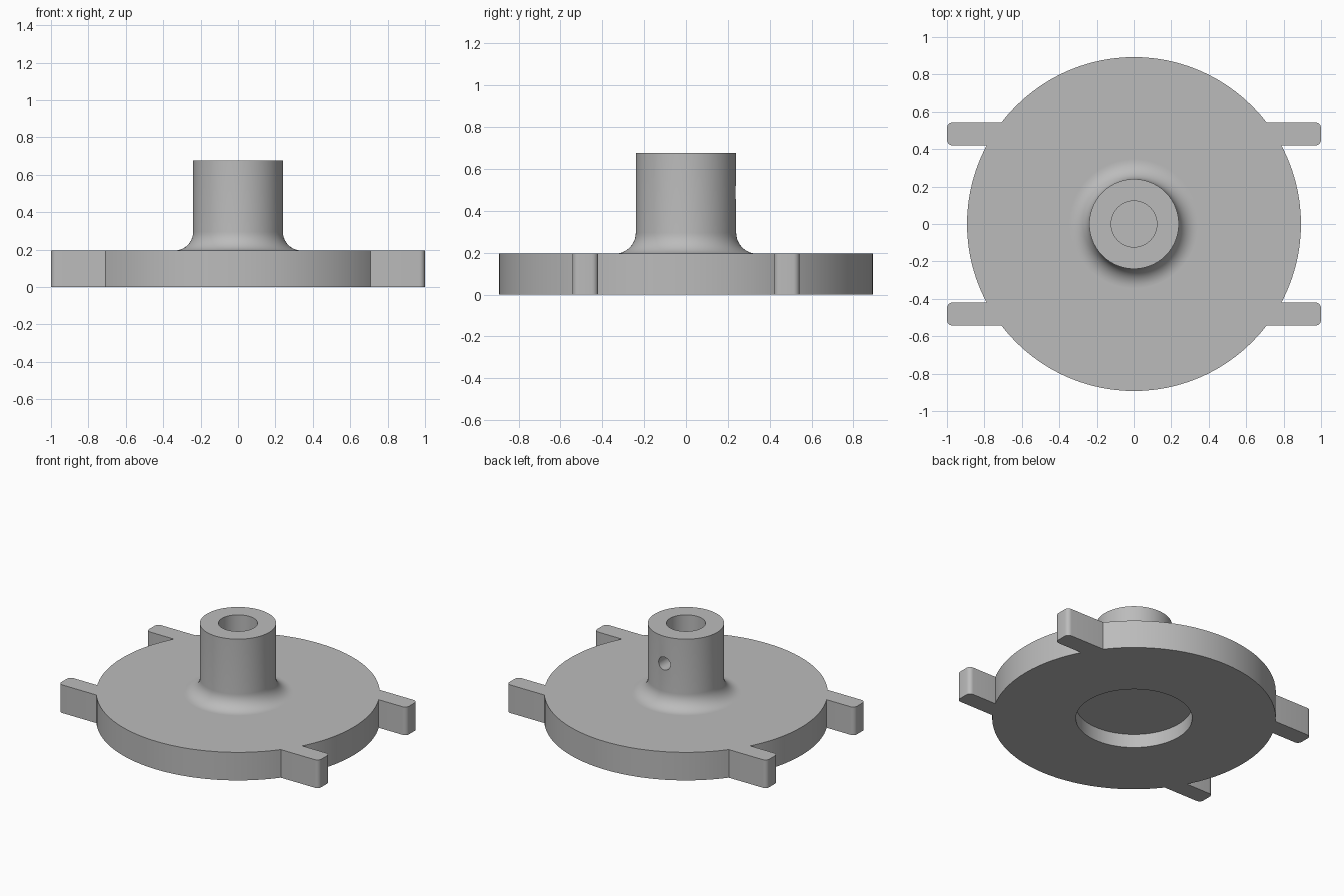
import bpy, bmesh, math
from mathutils import Matrix, Vector

cube = bpy.data.objects.get("Cube")
if cube:
    bpy.data.objects.remove(cube, do_unlink=True)

SEGMENTS = 96
PLATE_TOP, HUB_TOP = 0.195, 0.677
HUB_R, BORE_R, FILLET = 0.24, 0.123, 0.1

grey = bpy.data.materials.new("plain grey")
grey.use_nodes = True
grey.diffuse_color = (0.5, 0.5, 0.5, 1)
grey.node_tree.nodes["Principled BSDF"].inputs["Base Color"].default_value = (0.5, 0.5, 0.5, 1)


def add_object(name, bm):
    bmesh.ops.recalc_face_normals(bm, faces=bm.faces)
    mesh = bpy.data.meshes.new(name)
    bm.to_mesh(mesh)
    bm.free()
    mesh.materials.append(grey)
    obj = bpy.data.objects.new(name, mesh)
    bpy.context.collection.objects.link(obj)
    return obj


def lathe(name, profile):
    bm = bmesh.new()
    verts = [bm.verts.new((r, 0, z)) for r, z in profile]
    edges = [bm.edges.new(pair) for pair in zip(verts, verts[1:])]
    bmesh.ops.spin(bm, geom=verts + edges, axis=(0, 0, 1), cent=(0, 0, 0),
                   angle=math.tau, steps=SEGMENTS)
    bmesh.ops.remove_doubles(bm, verts=bm.verts, dist=0.0001)
    return add_object(name, bm)


def tab(name, sx, sy):
    """Straight lug with rounded outer corners."""
    inner, outer, y0, y1, r = 0.6, 1.0, 0.42, 0.543, 0.03
    outline = [(inner, y1), (inner, y0)]
    for cy, start in ((y0 + r, -90), (y1 - r, 0)):
        for i in range(7):
            a = math.radians(start + i * 15)
            outline.append((outer - r + r * math.cos(a), cy + r * math.sin(a)))
    bm = bmesh.new()
    face = bm.faces.new([bm.verts.new((x * sx, y * sy, 0)) for x, y in outline])
    top = bmesh.ops.extrude_face_region(bm, geom=[face])["geom"]
    bmesh.ops.translate(bm, vec=Vector((0, 0, PLATE_TOP)),
                        verts=[v for v in top if isinstance(v, bmesh.types.BMVert)])
    return add_object(name, bm)


def combine(target, other, operation):
    mod = target.modifiers.new(operation.lower(), 'BOOLEAN')
    mod.operation, mod.solver, mod.object = operation, 'EXACT', other
    bpy.context.view_layer.objects.active = target
    bpy.ops.object.modifier_apply(modifier=mod.name)
    bpy.data.objects.remove(other, do_unlink=True)


# Round plate with underside recess, filleted hub and blind bore
profile = [(0, 0.095), (0.367, 0.095), (0.367, 0), (0.893, 0), (0.893, PLATE_TOP),
           (HUB_R + FILLET + 0.005, PLATE_TOP)]
for i in range(11):
    a = math.radians(270 - i * 9)
    profile.append((HUB_R + FILLET + FILLET * math.cos(a),
                    PLATE_TOP + FILLET + FILLET * math.sin(a)))
profile += [(HUB_R, HUB_TOP), (BORE_R, HUB_TOP), (BORE_R, PLATE_TOP), (0, PLATE_TOP)]
body = lathe("plate_and_hub", profile)

# Four lugs around the rim
for sx in (1, -1):
    for sy in (1, -1):
        combine(body, tab("rim_tab", sx, sy), 'UNION')

# Set screw hole through the back wall of the hub
bm = bmesh.new()
bmesh.ops.create_cone(bm, cap_ends=True, segments=32, radius1=0.045, radius2=0.045, depth=0.25,
                      matrix=Matrix.Translation((0, 0.185, 0.488)) @ Matrix.Rotation(math.pi / 2, 4, 'X'))
cutter = add_object("screw_hole_cutter", bm)
cutter.hide_render = True
combine(body, cutter, 'DIFFERENCE')

# Smooth round surfaces, crisp edges
bpy.ops.object.select_all(action='DESELECT')
body.select_set(True)
bpy.context.view_layer.objects.active = body
bpy.ops.object.shade_smooth_by_angle(angle=math.radians(30))
